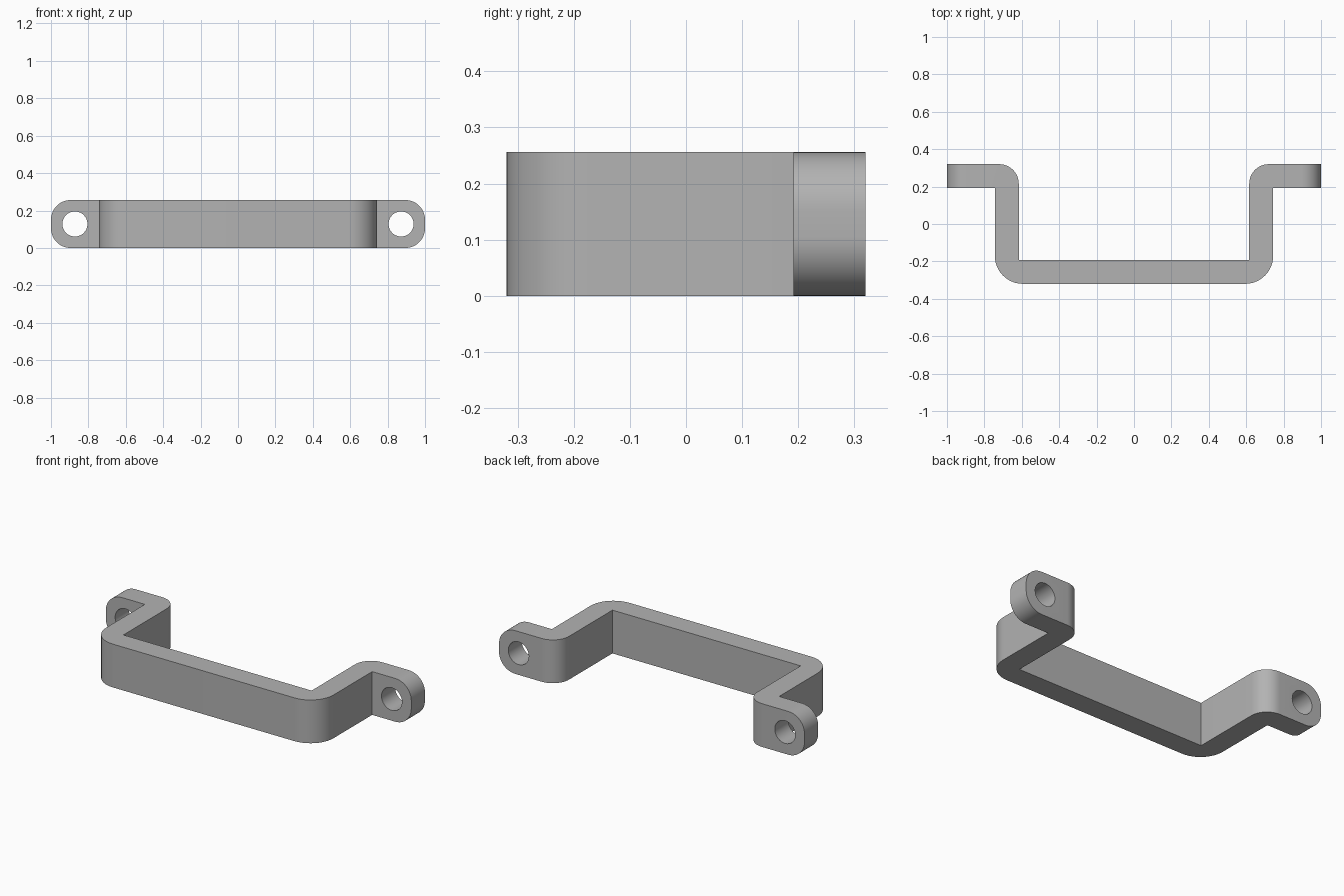
import bpy, bmesh, math
from mathutils import Vector

if "Cube" in bpy.data.objects:
    bpy.data.objects.remove(bpy.data.objects["Cube"], do_unlink=True)

HEIGHT, DEPTH, THICK = 0.256, 0.32, 0.128
LEG_OUT = 0.744
LEG_IN = LEG_OUT - THICK
FOOT_X = 0.872

# Grey metal
metal = bpy.data.materials.new("grey_metal")
metal.use_nodes = True
grey = (0.45, 0.45, 0.45, 1)
metal.diffuse_color = grey
metal.node_tree.nodes["Principled BSDF"].inputs["Base Color"].default_value = grey

# Plan outline of the right half, mirrored to close the loop
half = [(LEG_OUT, -DEPTH), (LEG_OUT, DEPTH - THICK), (1, DEPTH - THICK),
        (1, DEPTH), (LEG_IN, DEPTH), (LEG_IN, THICK - DEPTH)]
outline = half + [(-x, y) for x, y in reversed(half)]

bm = bmesh.new()
base = bm.faces.new([bm.verts.new((x, y, 0)) for x, y in outline])
top = bmesh.ops.extrude_face_region(bm, geom=[base])["geom"]
bmesh.ops.translate(bm, vec=(0, 0, HEIGHT),
                    verts=[v for v in top if isinstance(v, bmesh.types.BMVert)])
bmesh.ops.recalc_face_normals(bm, faces=bm.faces)


def round_edges(test, radius):
    """Round every edge whose midpoint and direction pass the test."""
    edges = [e for e in bm.edges
             if test((e.verts[0].co + e.verts[1].co) / 2, e.verts[1].co - e.verts[0].co)]
    bmesh.ops.bevel(bm, geom=edges, offset=radius, offset_type="OFFSET",
                    segments=12, profile=0.5, affect="EDGES")


def near(a, b):
    return abs(a - b) < 0.001


# Front outer bends, rear bends, then the rounded foot ends
round_edges(lambda m, d: near(m.y, -DEPTH) and near(abs(m.x), LEG_OUT) and abs(d.z) > 0.1, 0.15)
round_edges(lambda m, d: near(m.y, DEPTH) and near(abs(m.x), LEG_IN) and abs(d.z) > 0.1, 0.105)
round_edges(lambda m, d: near(abs(m.x), 1) and abs(d.y) > 0.1, 0.105)

mesh = bpy.data.meshes.new("pull_handle")
bm.to_mesh(mesh)
bm.free()
mesh.materials.append(metal)
handle = bpy.data.objects.new("pull_handle", mesh)
bpy.context.collection.objects.link(handle)

# Screw holes through both feet
for side, name in ((1, "left"), (-1, "right")):
    bpy.ops.mesh.primitive_cylinder_add(
        vertices=48, radius=0.067, depth=THICK * 2,
        location=(side * FOOT_X, DEPTH - THICK / 2, HEIGHT / 2),
        rotation=(math.pi / 2, 0, 0))
    cutter = bpy.context.object
    cutter.name = name + "_hole_cutter"
    cutter.data.materials.append(metal)
    mod = handle.modifiers.new(name + "_screw_hole", "BOOLEAN")
    mod.operation, mod.solver, mod.object = "DIFFERENCE", "EXACT", cutter
    bpy.ops.object.select_all(action="DESELECT")
    handle.select_set(True)
    bpy.context.view_layer.objects.active = handle
    bpy.ops.object.modifier_apply(modifier=mod.name)
    bpy.data.objects.remove(cutter, do_unlink=True)

# Smooth bends with crisp edges
bpy.ops.object.shade_smooth_by_angle(angle=math.radians(30))
